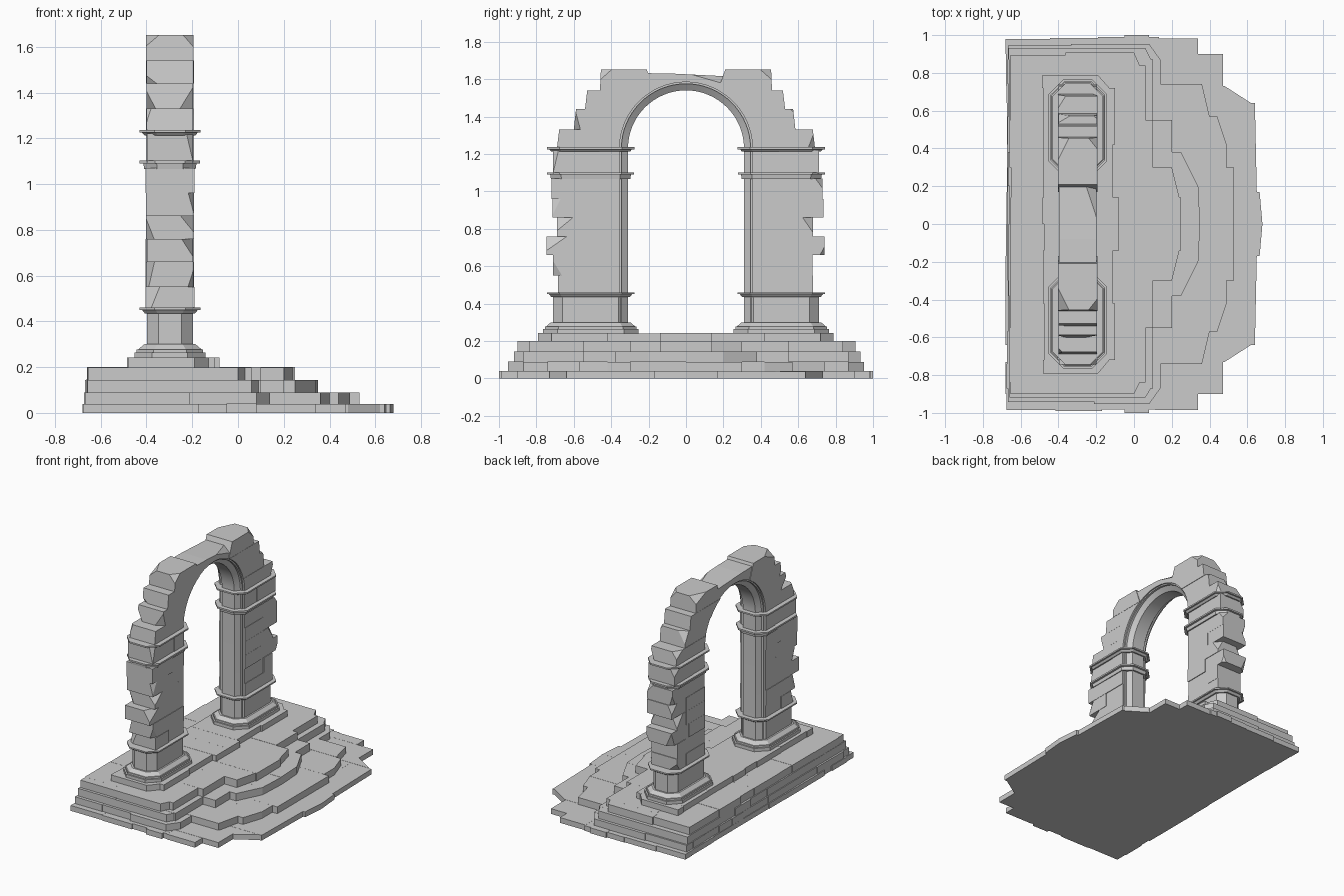
import bpy, bmesh, math, random
from mathutils import Vector

random.seed(7)
if "Cube" in bpy.data.objects:
    bpy.data.objects.remove(bpy.data.objects["Cube"])

stone = bpy.data.materials.new("grey_stone")
stone.use_nodes = True
GREY = (0.6, 0.6, 0.6, 1)
stone.diffuse_color = GREY
stone.node_tree.nodes["Principled BSDF"].inputs["Base Color"].default_value = GREY

CX = -0.2975      # middle of the arch wall in x
SPRING = 1.23     # height where the arch starts to curve
R = 0.355         # radius at the inner edge of the wall stones


def finish(name, bm, smooth=False):
    bmesh.ops.recalc_face_normals(bm, faces=bm.faces[:])
    mesh = bpy.data.meshes.new(name)
    bm.to_mesh(mesh)
    bm.free()
    mesh.materials.append(stone)
    ob = bpy.data.objects.new(name, mesh)
    bpy.context.collection.objects.link(ob)
    if smooth:
        bpy.ops.object.select_all(action='DESELECT')
        ob.select_set(True)
        bpy.context.view_layer.objects.active = ob
        bpy.ops.object.shade_smooth_by_angle(angle=math.radians(30))
    return ob


def loft(bm, low, high):
    """Solid between two matching outlines."""
    a = [bm.verts.new(p) for p in low]
    b = [bm.verts.new(p) for p in high]
    bm.faces.new(a[::-1])
    bm.faces.new(b)
    for i in range(len(a)):
        j = (i + 1) % len(a)
        bm.faces.new((a[i], a[j], b[j], b[i]))


def slab(bm, outline, z0, z1):
    loft(bm, [(x, y, z0) for x, y in outline], [(x, y, z1) for x, y in outline])


def chip(bm, corner, direction, depth):
    """Break off a corner with a sloping cut."""
    n = Vector(direction).normalized()
    res = bmesh.ops.bisect_plane(bm, geom=bm.verts[:] + bm.edges[:] + bm.faces[:],
                                 plane_co=Vector(corner) - n * depth, plane_no=n,
                                 clear_outer=True)
    edges = [e for e in res["geom_cut"] if isinstance(e, bmesh.types.BMEdge)]
    if len(edges) > 2:
        bmesh.ops.edgenet_fill(bm, edges=edges)


def wall_stone(target, outline, half, chips=()):
    """Stone with a y-z outline, extruded across the wall, then chipped."""
    piece = bmesh.new()
    loft(piece, [(CX - half, y, z) for y, z in outline],
         [(CX + half, y, z) for y, z in outline])
    bmesh.ops.recalc_face_normals(piece, faces=piece.faces[:])
    for corner, direction, depth in chips:
        chip(piece, corner, direction, depth)
    mesh = bpy.data.meshes.new("piece")
    piece.to_mesh(mesh)
    piece.free()
    target.from_mesh(mesh)
    bpy.data.meshes.remove(mesh)


def random_chips(side, y, z0, z1, half, chance):
    chips = []
    for sx in (-1, 1):
        if random.random() < chance:
            up = random.choice((-1, 1))
            corner = (CX + sx * half, side * y, z1 if up > 0 else z0)
            direction = (sx * random.uniform(0.6, 1.2), side * random.uniform(0.4, 1.2),
                         up * random.uniform(0.2, 0.8))
            chips.append((corner, direction, random.uniform(0.015, 0.04)))
    return chips


# Stepped platform: strips (y start, y end, front x at start, front x at end)
LAYERS = [
    ("bottom_step", 0.0, 0.04, -0.675, [(0, .17, .68, .665), (.17, .64, .65, .64),
     (.64, .73, .62, .48), (.73, .9, .47, .47), (.9, .985, .34, .34)]),
    ("second_step", 0.04, 0.09, -0.668, [(0, .3, .53, .53), (.3, .42, .49, .49),
     (.42, .57, .49, .44), (.57, .74, .4, .36), (.74, .87, .14, .14), (.87, .945, .14, .08)]),
    ("third_step", 0.09, 0.145, -0.662, [(0, .2, .35, .34), (.2, .38, .34, .25),
     (.38, .55, .2, .2), (.55, .87, .1, .1), (.87, .925, .09, .06)]),
    ("top_step", 0.145, 0.2, -0.655, [(0, .14, .25, .25), (.14, .3, .24, .2),
     (.3, .55, .1, .1), (.55, .84, .06, .06), (.84, .9, .03, .0)]),
    ("threshold", 0.2, 0.243, -0.48, [(0, .14, -.08, -.08), (.14, .42, -.11, -.11),
     (.42, .72, -.1, -.1), (.72, .79, -.13, -.19)]),
]
for name, z0, z1, back, strips in LAYERS:
    bm = bmesh.new()
    for side in (-1, 1):
        for k, (y0, y1, xa, xb) in enumerate(strips):
            last = k == len(strips) - 1
            cuts = [back + random.uniform(-0.006, 0.004)]
            while cuts[-1] < min(xa, xb) - 0.45:
                cuts.append(cuts[-1] + random.uniform(0.2, 0.34))
            for i, x0 in enumerate(cuts):
                end = i == len(cuts) - 1
                pa, pb = (xa, xb) if end else (cuts[i + 1], cuts[i + 1])
                ye = y1 + (random.uniform(-0.008, 0.008) if last else 0)
                slab(bm, [(x0, side * y0), (pa, side * y0), (pb, side * ye), (x0, side * ye)],
                     max(0, z0 - 0.004), z1 - random.uniform(0, 0.002))
        if z0 == 0:
            # longest paving stone at each end
            slab(bm, [(-.05, side * .9), (.08, side * .9), (.08, side), (-.05, side)], 0, z1)
    finish(name, bm)


# Moulded bands: (bottom, top, growth at bottom, growth at top)
BANDS = {
    "base": [(.235, .265, .055, .055), (.265, .278, .045, .045), (.278, .3, .038, .012),
             (.3, .437, 0, 0), (.435, .45, .01, .022), (.45, .46, .034, .034)],
    "lower_impost": [(1.065, 1.09, .012, .016), (1.09, 1.102, .032, .032)],
    "upper_impost": [(1.212, 1.225, .01, .022), (1.225, 1.236, .034, .034)],
}


def octagon(side, grow, z):
    hx, y0, y1, c = 0.1 + grow, 0.31 - grow, 0.71 + grow, 0.05 + grow * 0.5
    pts = [(-hx, y0 + c), (-hx + c, y0), (hx - c, y0), (hx, y0 + c),
           (hx, y1 - c), (hx - c, y1), (-hx + c, y1), (-hx, y1 - c)]
    return [(CX + x, side * y, z) for x, y in pts]


def inner_edge(z):
    return R if z <= SPRING else math.sqrt(R * R - (z - SPRING) ** 2)


# Outer reach of each masonry course, from bottom to top
COURSES = [.45, .55, .66, .76, .86, .96, 1.07]
UPPER = [1.23, 1.33, 1.44, 1.54]
REACH = {
    "front": ([.685, .71, .745, .69, .715, .72], [.69, .6, .54]),
    "back": ([.68, .675, .74, .68, .735, .73], [.69, .585, .53]),
}
for label, side in (("front", -1), ("back", 1)):
    for band, rings in BANDS.items():
        bm = bmesh.new()
        for z0, z1, g0, g1 in rings:
            loft(bm, octagon(side, g0, z0), octagon(side, g1, z1))
        finish(f"{label}_pier_{band}", bm)

    # Pier masonry: two stones to each course
    lower, upper = REACH[label]
    bm = bmesh.new()
    rows = list(zip(COURSES, COURSES[1:], lower)) + [(1.095, 1.22, .71)]
    for z0, z1, reach in rows:
        joint = random.uniform(0.46, 0.6)
        for y0, y1, chance in ((R, joint, 0), (joint, reach, 0.6)):
            half = random.uniform(0.1, 0.107)
            outline = [(side * y, z) for y, z in ((y0, z0), (y1, z0), (y1, z1), (y0, z1))]
            wall_stone(bm, outline, half, random_chips(side, y1, z0, z1, half, chance))
    finish(f"{label}_pier_stones", bm)

    # Arch masonry: stepped outside, curved inside
    bm = bmesh.new()
    for z0, z1, reach in zip(UPPER, UPPER[1:], upper):
        half = random.uniform(0.1, 0.106)
        levels = [z1 + (z0 - z1) * t / 4 for t in range(5)]
        outline = [(reach, z0), (reach - 0.012, z1)] + [(inner_edge(z), z) for z in levels]
        wall_stone(bm, [(side * y, z) for y, z in outline], half,
                   random_chips(side, reach, z0, z1, half, 0.7))
    top = [(.17, 1.54), (.46, 1.54), (.455, 1.652), (.21, 1.652)]
    wall_stone(bm, [(side * y, z) for y, z in top], 0.104,
               [((CX - .104, side * .455, 1.652), (-1, side * .5, 1.2), .035),
                ((CX + .104, side * .455, 1.652), (1, side * .8, .9), .03)])
    finish(f"{label}_arch_stones", bm)

# Worn stone closing the crown
bm = bmesh.new()
crown = [(.22, 1.615), (.08, 1.622), (-.08, 1.63), (-.22, 1.632)]
for i in range(9):
    y = -0.22 + 0.055 * i
    crown.append((y, SPRING + math.sqrt(R * R - y * y)))
wall_stone(bm, crown, 0.1, [((CX + .1, .1, 1.63), (1, .4, 1.4), .02)])
finish("crown_stone", bm)

# Inner moulding running up the jambs and round the arch
PROFILE = [(.372, -.09), (.345, -.09), (.345, -.075), (.31, -.05),
           (.31, .05), (.345, .075), (.345, .09), (.372, .09)]
SEGMENTS = 32
path = [(1, 0, 0.29)]
for i in range(SEGMENTS + 1):
    a = math.pi * i / SEGMENTS
    path.append((math.cos(a), math.sin(a), SPRING))
path.append((-1, 0, 0.29))
bm = bmesh.new()
rings = [[bm.verts.new((CX + dx, r * c, z + r * s)) for r, dx in PROFILE] for c, s, z in path]
for a, b in zip(rings, rings[1:]):
    for i in range(len(PROFILE)):
        j = (i + 1) % len(PROFILE)
        bm.faces.new((a[i], a[j], b[j], b[i]))
bm.faces.new(rings[0])
bm.faces.new(rings[-1][::-1])
finish("arch_inner_moulding", bm, smooth=True)
